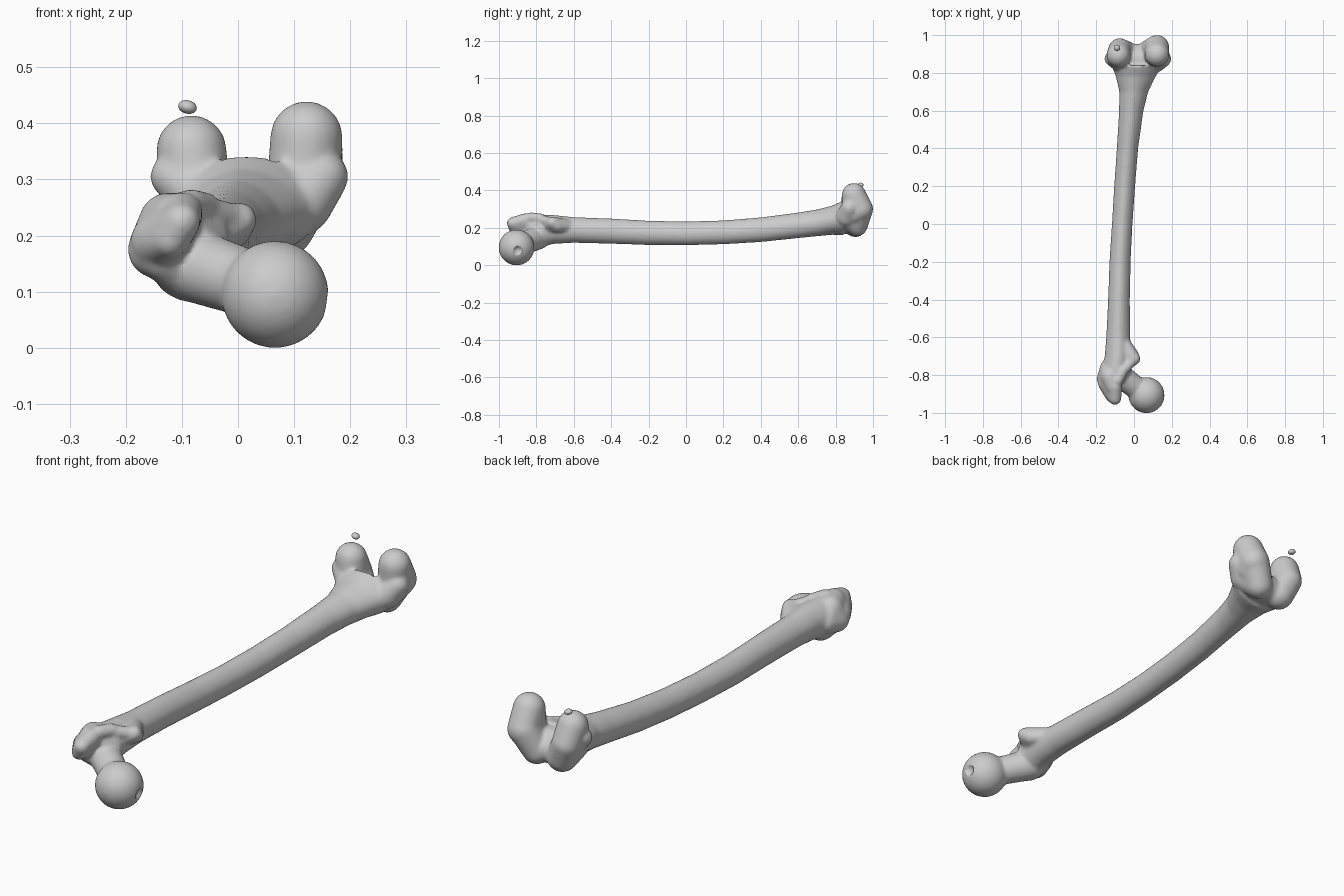
import bpy, bmesh, math
from mathutils import Matrix, Vector


def ball(bm, center, r, sub=3):
    m = Matrix.Translation(center)
    return bmesh.ops.create_icosphere(bm, subdivisions=sub, radius=r, matrix=m)["verts"]


def hull(bm, *spheres):
    """Rounded lump: convex hull around a few (x, y, z, radius) spheres."""
    tmp = bmesh.new()
    for x, y, z, r in spheres:
        ball(tmp, (x, y, z), r)
    res = bmesh.ops.convex_hull(tmp, input=tmp.verts)
    keep = {g for g in res["geom"] if isinstance(g, bmesh.types.BMFace)}
    bmesh.ops.delete(tmp, geom=[f for f in tmp.faces if f not in keep], context='FACES')
    bmesh.ops.delete(tmp, geom=[v for v in tmp.verts if not v.link_faces], context='VERTS')
    bmesh.ops.recalc_face_normals(tmp, faces=tmp.faces)
    me = bpy.data.meshes.new("tmp")
    tmp.to_mesh(me)
    tmp.free()
    bm.from_mesh(me)
    bpy.data.meshes.remove(me)


def loft(bm, rows, n=32):
    """Tube along y through rows of (y, x min, x max, z min, z max)."""
    rings = []
    for y, x0, x1, z0, z1 in rows:
        ring = []
        for i in range(n):
            a = 2 * math.pi * i / n
            s, c = math.sin(a), math.cos(a)
            w = 1 - 0.18 * max(s, 0) ** 2      # narrower ridge along the back
            ring.append(bm.verts.new(((x0 + x1) / 2 + c * w * (x1 - x0) / 2, y,
                                      (z0 + z1) / 2 + s * (z1 - z0) / 2)))
        rings.append(ring)
    faces = [bm.faces.new(rings[0]), bm.faces.new(rings[-1])]
    for a, b in zip(rings, rings[1:]):
        for i in range(n):
            j = (i + 1) % n
            faces.append(bm.faces.new((a[i], a[j], b[j], b[i])))
    bmesh.ops.recalc_face_normals(bm, faces=faces)


def make_object(bm, name):
    me = bpy.data.meshes.new(name)
    bm.to_mesh(me)
    bm.free()
    for p in me.polygons:
        p.use_smooth = True
    ob = bpy.data.objects.new(name, me)
    bpy.context.collection.objects.link(ob)
    return ob


bm = bmesh.new()

# Shaft, flaring at both ends
loft(bm, [
    (-0.84, -0.165, -0.05, 0.11, 0.25),
    (-0.78, -0.172, -0.015, 0.100, 0.272),
    (-0.70, -0.155, -0.015, 0.115, 0.268),
    (-0.60, -0.147, -0.020, 0.120, 0.257),
    (-0.40, -0.137, -0.022, 0.115, 0.250),
    (-0.20, -0.130, -0.018, 0.108, 0.238),
    (0.00, -0.117, -0.008, 0.107, 0.234),
    (0.20, -0.105, 0.006, 0.112, 0.240),
    (0.40, -0.091, 0.022, 0.124, 0.256),
    (0.60, -0.079, 0.050, 0.145, 0.282),
    (0.70, -0.078, 0.075, 0.155, 0.298),
    (0.78, -0.096, 0.115, 0.163, 0.318),
    (0.84, -0.120, 0.150, 0.160, 0.345),
])

# Ball head and neck
ball(bm, (0.066, -0.906, 0.095), 0.0955, 5)
hull(bm, (0.025, -0.878, 0.112, 0.060), (-0.02, -0.845, 0.128, 0.055),
     (-0.09, -0.79, 0.15, 0.066))

# Greater trochanter with its hooked tip
hull(bm, (-0.145, -0.82, 0.175, 0.052), (-0.125, -0.81, 0.225, 0.052),
     (-0.135, -0.76, 0.18, 0.045), (-0.11, -0.86, 0.23, 0.045))
hull(bm, (-0.14, -0.84, 0.19, 0.052), (-0.12, -0.915, 0.19, 0.03),
     (-0.10, -0.925, 0.225, 0.033), (-0.10, -0.86, 0.24, 0.038))
hull(bm, (-0.135, -0.84, 0.16, 0.04), (-0.09, -0.80, 0.13, 0.048))

# Crest and lesser trochanter
hull(bm, (-0.085, -0.83, 0.255, 0.028), (-0.06, -0.78, 0.25, 0.028))
hull(bm, (-0.06, -0.78, 0.245, 0.027), (0.0, -0.715, 0.228, 0.026))
hull(bm, (0.002, -0.715, 0.228, 0.032), (-0.01, -0.69, 0.21, 0.034),
     (-0.06, -0.63, 0.205, 0.04), (-0.06, -0.74, 0.2, 0.04))

# Inner condyle
hull(bm, (0.122, 0.898, 0.375, 0.065), (0.122, 0.936, 0.30, 0.065),
     (0.115, 0.90, 0.28, 0.065))
hull(bm, (0.118, 0.936, 0.30, 0.064), (0.075, 0.912, 0.215, 0.060),
     (0.10, 0.86, 0.25, 0.055))
hull(bm, (0.15, 0.875, 0.305, 0.047), (0.11, 0.86, 0.26, 0.06))

# Outer condyle
hull(bm, (-0.083, 0.893, 0.352, 0.063), (-0.076, 0.924, 0.285, 0.060),
     (-0.075, 0.88, 0.28, 0.06))
hull(bm, (-0.076, 0.924, 0.285, 0.060), (-0.042, 0.905, 0.214, 0.064),
     (-0.06, 0.85, 0.24, 0.055))
hull(bm, (-0.118, 0.875, 0.305, 0.039), (-0.08, 0.86, 0.28, 0.05))

# Kneecap groove between the condyles
hull(bm, (-0.04, 0.87, 0.235, 0.065), (0.07, 0.87, 0.24, 0.065),
     (0.017, 0.897, 0.225, 0.058), (0.0, 0.78, 0.235, 0.065))

femur = make_object(bm, "thigh_bone")

# Small pit on the ball head
bm = bmesh.new()
ball(bm, (0.172, -0.898, 0.076), 0.030)
pit = make_object(bm, "pit_cutter")
pit.hide_render = True
pit.hide_viewport = True
pit.display_type = 'WIRE'

# Fuse all lumps into one skin, cut the pit and soften the joins
rem = femur.modifiers.new("fuse", 'REMESH')
rem.mode = 'VOXEL'
rem.voxel_size = 0.0065
rem.use_smooth_shade = True
soft = femur.modifiers.new("blend", 'SMOOTH')
soft.factor = 0.5
soft.iterations = 10
cut = femur.modifiers.new("pit", 'BOOLEAN')
cut.operation = 'DIFFERENCE'
cut.solver = 'EXACT'
cut.object = pit
soft2 = femur.modifiers.new("soften", 'SMOOTH')
soft2.factor = 0.5
soft2.iterations = 2

# Small loose bone behind the outer condyle
bm = bmesh.new()
ball(bm, (0, 0, 0), 1.0)
bmesh.ops.scale(bm, vec=Vector((0.017, 0.016, 0.012)), verts=bm.verts)
bmesh.ops.rotate(bm, cent=(0, 0, 0), matrix=Matrix.Rotation(math.radians(15), 3, 'Y'),
                 verts=bm.verts)
bmesh.ops.translate(bm, vec=(-0.09, 0.933, 0.429), verts=bm.verts)
make_object(bm, "small_round_bone")
